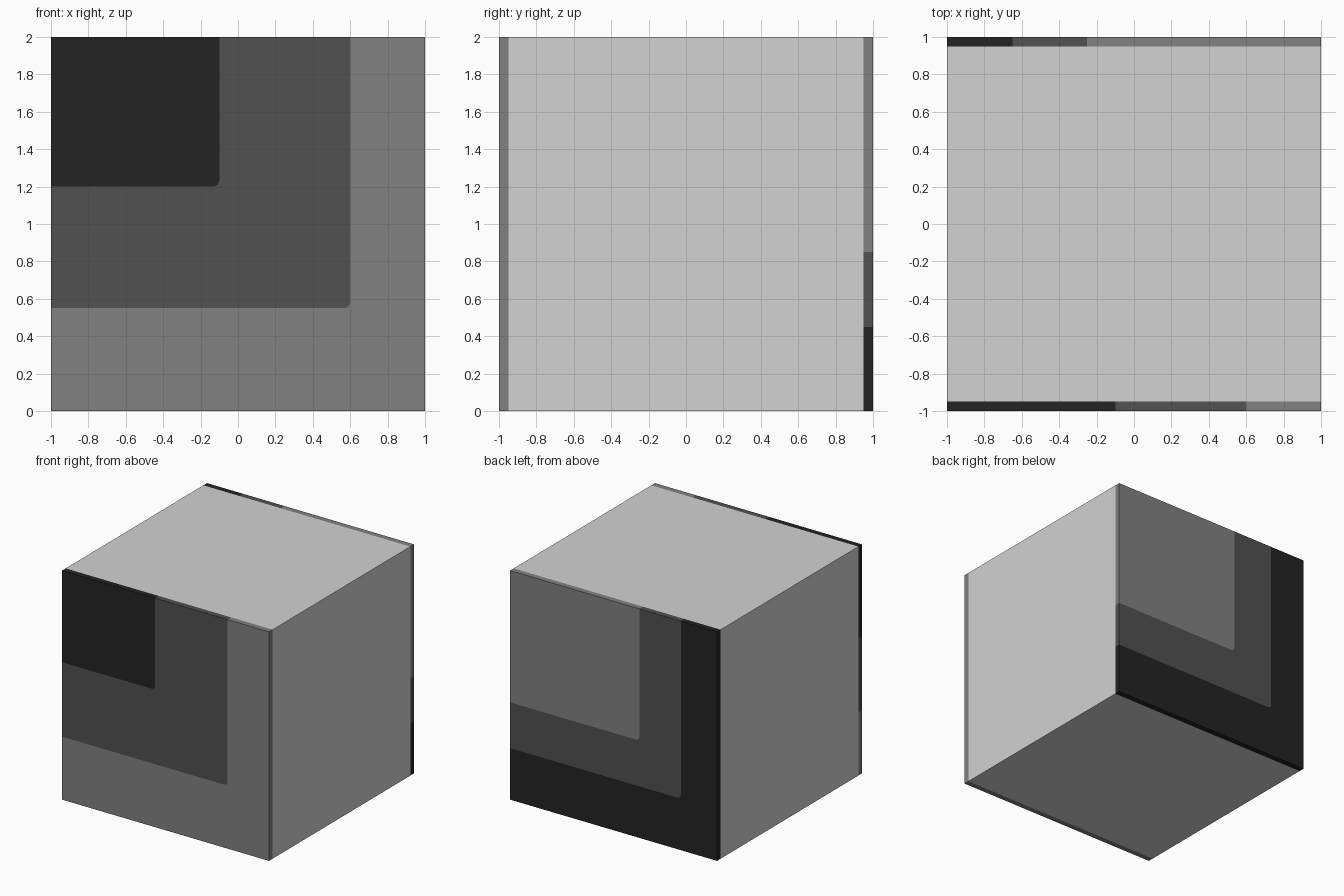
import bpy, bmesh, math

if "Cube" in bpy.data.objects:
    bpy.data.objects.remove(bpy.data.objects["Cube"])

T = 0.05      # thickness of the front and back panels
R = 0.035     # corner radius of the painted zones


def make_material(name, value):
    mat = bpy.data.materials.new(name)
    mat.diffuse_color = (value, value, value, 1)
    mat.use_nodes = True
    mat.node_tree.nodes["Principled BSDF"].inputs["Base Color"].default_value = mat.diffuse_color
    return mat


WHITE = make_material("pale_grey", 0.645)
LIGHT = make_material("mid_grey", 0.221)
DARK = make_material("dark_grey", 0.082)
BLACK = make_material("near_black", 0.0175)


def add_object(name, bm, mat):
    bmesh.ops.recalc_face_normals(bm, faces=bm.faces)
    mesh = bpy.data.meshes.new(name)
    bm.to_mesh(mesh)
    bm.free()
    mesh.materials.append(mat)
    obj = bpy.data.objects.new(name, mesh)
    bpy.context.collection.objects.link(obj)
    return obj


def border(u, v):
    """Edge of a zone of size u by v measured from the panel's top corner."""
    if u == 0:
        return [(0, 0)]
    if u == 2:
        return [(0, v), (u, v), (u, 0)]
    arc = [math.radians(90 - 15 * i) for i in range(7)]
    return ([(0, v)]
            + [(u - R + R * math.cos(a), v - R + R * math.sin(a)) for a in arc]
            + [(u, 0)])


def band(name, inner, outer, side, mat):
    """Solid L-shaped zone; side -1 is the front panel, +1 the back panel."""
    outline = border(*outer) + border(*inner)[::-1]
    bm = bmesh.new()
    verts = [bm.verts.new((side * (1 - u), side, 2 - v)) for u, v in outline]
    face = bm.faces.new(verts)
    ext = bmesh.ops.extrude_face_region(bm, geom=[face])
    moved = [g for g in ext["geom"] if isinstance(g, bmesh.types.BMVert)]
    bmesh.ops.translate(bm, verts=moved, vec=(0, -side * T, 0))
    add_object(name, bm, mat)


# Main block between the two panels
bm = bmesh.new()
bmesh.ops.create_cube(bm, size=2)
for v in bm.verts:
    v.co.y *= 1 - T
    v.co.z += 1
add_object("body", bm, WHITE)

# Nested colour zones of each panel, from the top corner outwards
panels = {
    "front": (-1, [((0.90, 0.80), BLACK), ((1.60, 1.45), DARK), ((2, 2), LIGHT)]),
    "back": (1, [((1.25, 1.15), LIGHT), ((1.65, 1.55), DARK), ((2, 2), BLACK)]),
}
for label, (side, zones) in panels.items():
    inner = (0, 0)
    for zone_name, (size, mat) in zip(("inner", "middle", "outer"), zones):
        band(f"{label}_panel_{zone_name}", inner, size, side, mat)
        inner = size
